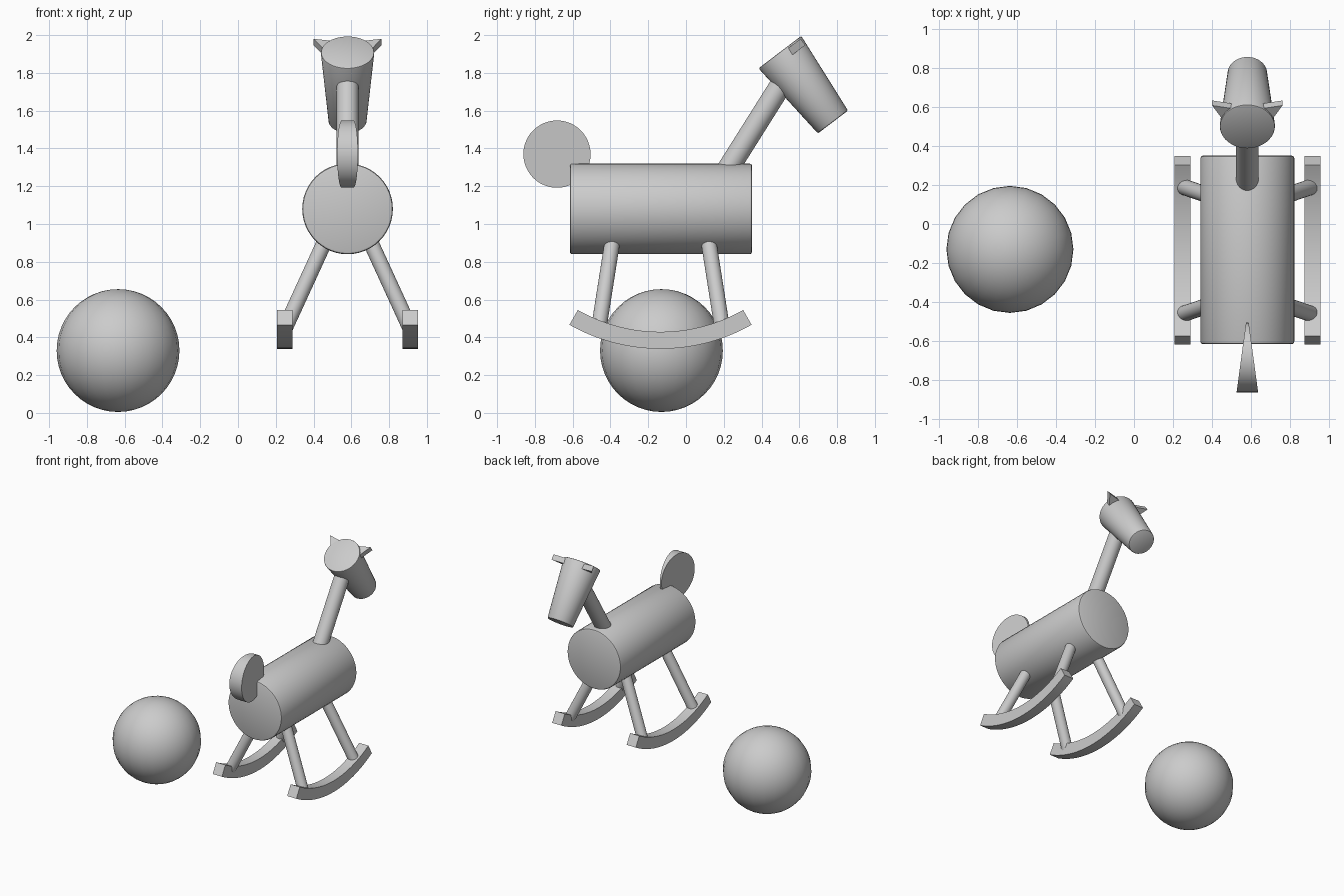
import bpy, bmesh, math
from mathutils import Vector, Matrix

if "Cube" in bpy.data.objects:
    bpy.data.objects.remove(bpy.data.objects["Cube"])

CX, CY = 0.58, -0.135          # middle of the horse's body and rockers


def finish(name, bm):
    bmesh.ops.recalc_face_normals(bm, faces=bm.faces)
    mesh = bpy.data.meshes.new(name)
    bm.to_mesh(mesh)
    bm.free()
    ob = bpy.data.objects.new(name, mesh)
    bpy.context.collection.objects.link(ob)
    bpy.ops.object.select_all(action='DESELECT')
    ob.select_set(True)
    bpy.context.view_layer.objects.active = ob
    bpy.ops.object.shade_smooth_by_angle(angle=math.radians(30))
    return ob


def rod(name, a, b, r1, r2, bevel=0, sides=32):
    """Round bar or cone from a to b, with optional bevelled rims."""
    a, b = Vector(a), Vector(b)
    axis = b - a
    place = Matrix.Translation((a + b) / 2) @ axis.to_track_quat('Z', 'Y').to_matrix().to_4x4()
    bm = bmesh.new()
    bmesh.ops.create_cone(bm, cap_ends=True, segments=sides, radius1=r1, radius2=r2,
                          depth=axis.length, matrix=place)
    if bevel:
        rims = [e for e in bm.edges if e.calc_face_angle(0) > 1]
        bmesh.ops.bevel(bm, geom=rims, offset=bevel, segments=2, profile=0.5, affect='EDGES')
    return finish(name, bm)


def prism(name, points, depth):
    """Flat outline extruded along the vector depth."""
    bm = bmesh.new()
    face = bm.faces.new([bm.verts.new(p) for p in points])
    new = bmesh.ops.extrude_face_region(bm, geom=[face], use_keep_orig=True)['geom']
    bmesh.ops.translate(bm, vec=depth, verts=[v for v in new if isinstance(v, bmesh.types.BMVert)])
    return finish(name, bm)


# Ball
bm = bmesh.new()
bmesh.ops.create_uvsphere(bm, u_segments=24, v_segments=24, radius=0.325,
                          matrix=Matrix.Translation((-0.635, -0.13, 0.33)))
finish("ball", bm)

# Body and neck
rod("body", (CX, -0.615, 1.08), (CX, 0.35, 1.08), 0.24, 0.24, 0.013, 48)
rod("neck", (CX, 0.19, 1.24), (CX, 0.53, 1.78), 0.058, 0.058)

# Tapered head
crown, muzzle = Vector((CX, 0.497, 1.91)), Vector((CX, 0.778, 1.54))
rod("head", crown, muzzle, 0.142, 0.10, 0.008, 40)

# Wedge ears on the sides of the head
along = (muzzle - crown).normalized()
up = Vector((0, -along.z, along.y))
for side, tag in ((-1, "left"), (1, "right")):
    outline = [crown + along * 0.01 + up * u + Vector((side * x, 0, 0))
               for x, u in ((0.18, 0.13), (0.13, 0.045), (0.05, 0.105))]
    prism(tag + "_ear", outline, along * 0.042)

# Disc tail, thin at the body and wide at the back
tail = rod("tail", (CX - 0.1, -0.683, 1.37), (CX + 0.1, -0.683, 1.37), 0.178, 0.178, 0, 48)
for v in tail.data.vertices:
    half = 0.007 + (-0.505 - v.co.y) / 0.356 * 0.048
    v.co.x = CX + math.copysign(half, v.co.x - CX)

# Splayed legs and curved rockers
outer, inner, zc, sweep, steps = 0.976, 0.886, 1.315, math.radians(29.6), 20
angles = [sweep * (2 * i / steps - 1) for i in range(steps + 1)]
arc = [(outer, t) for t in angles] + [(inner, t) for t in reversed(angles)]
for side, tag in ((-1, "left"), (1, "right")):
    x0 = CX + side * 0.333 - 0.041
    prism(tag + "_rocker",
          [(x0, CY + r * math.sin(t), zc - r * math.cos(t)) for r, t in arc],
          Vector((0.082, 0, 0)))
    for end, pos in ((-1, "back"), (1, "front")):
        rod(f"{pos}_{tag}_leg",
            (CX + side * 0.078, CY + end * 0.24, 1.0),
            (CX + side * 0.335, CY + end * 0.328, 0.44), 0.041, 0.041, 0, 24)
